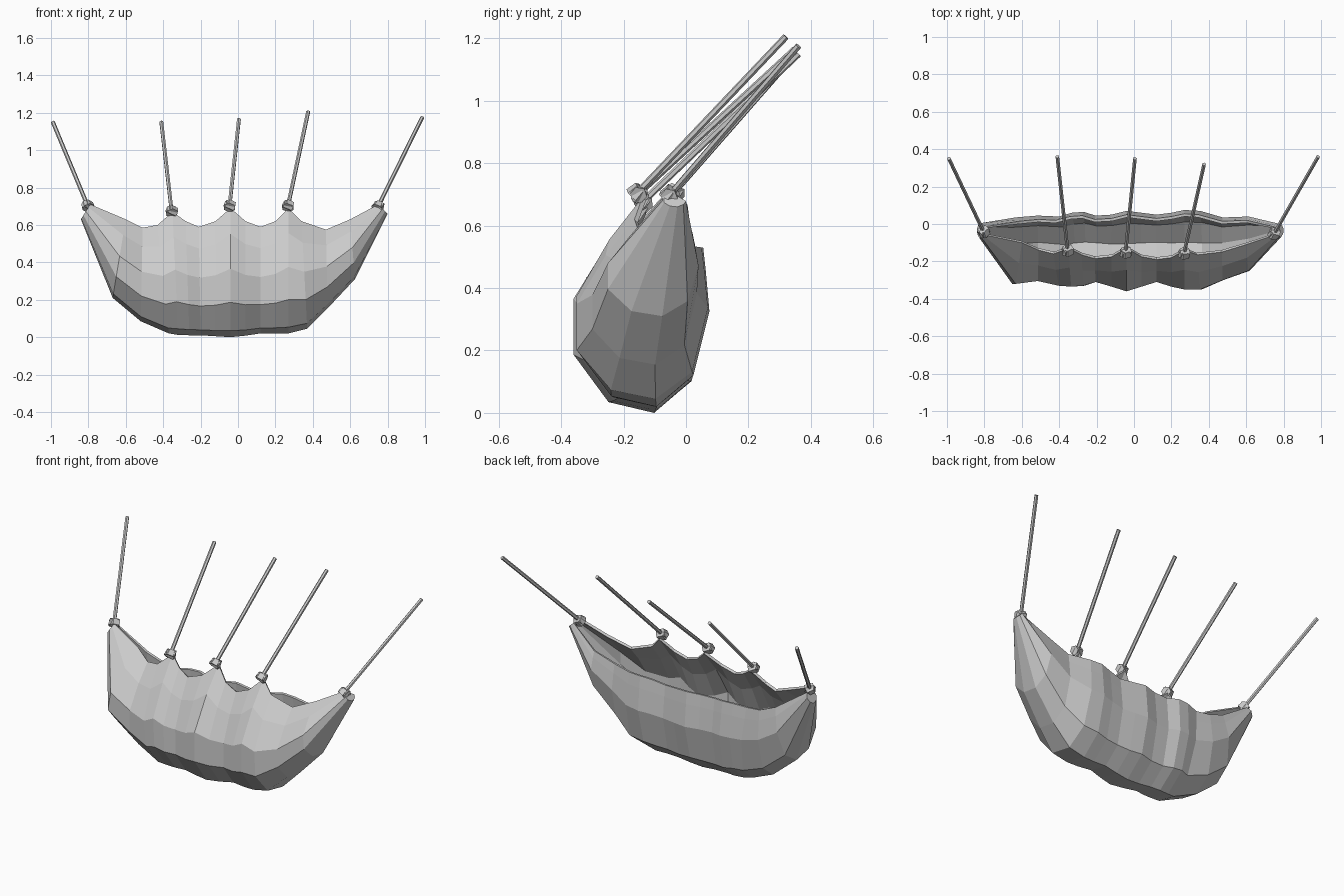
import bpy, bmesh
from mathutils import Vector

if "Cube" in bpy.data.objects:
    bpy.data.objects.remove(bpy.data.objects["Cube"])

def finish(bm, name):
    bmesh.ops.recalc_face_normals(bm, faces=bm.faces)
    me = bpy.data.meshes.new(name)
    bm.to_mesh(me)
    bm.free()
    ob = bpy.data.objects.new(name, me)
    bpy.context.collection.objects.link(ob)
    return ob

# Pouch stations: rim x, bottom x, rim y, rim z, belly y, bottom z, back y, back rim z
stations = [
    (-.79, -.84, -.06, .71, -.075, .63, .005, .69),
    (-.60, -.67, -.10, .63, -.32, .21, .035, .56),
    (-.51, -.52, -.14, .585, -.305, .085, .045, .52),
    (-.43, -.37, -.16, .60, -.33, .02, .04, .51),
    (-.35, -.32, -.13, .67, -.335, .012, .06, .52),
    (-.28, -.26, -.165, .62, -.33, .01, .065, .52),
    (-.21, -.20, -.185, .59, -.31, .01, .045, .51),
    (-.12, -.12, -.175, .62, -.335, .005, .05, .51),
    (-.04, -.04, -.13, .69, -.36, .0, .07, .515),
    (.04, .04, -.175, .62, -.335, .008, .06, .51),
    (.12, .12, -.19, .59, -.31, .02, .05, .505),
    (.20, .20, -.18, .62, -.335, .02, .06, .52),
    (.27, .27, -.14, .69, -.35, .02, .075, .53),
    (.34, .37, -.165, .62, -.35, .045, .07, .53),
    (.47, .48, -.15, .575, -.30, .155, .035, .535),
    (.60, .625, -.11, .63, -.25, .31, .04, .58),
    (.75, .80, -.06, .71, -.07, .66, .0, .69),
]

def section(xr, xb, yr, zr, yb, zb, yk, zk):
    front = [(yr, 1), (yr + (yb - yr) * .5, .8), (yb, .53), (yb, .27)]
    low = [(yb + (yk - yb) * t, f) for t, f in ((.26, .05), (.6, 0), (.88, .15))]
    pts = [(y, zb + f * (zr - zb)) for y, f in front + low]
    pts += [(yk, zb + .6 * (zk - zb)), (yk - .012, zb + .86 * (zk - zb)), (yk - .02, zk)]
    return [Vector((xb + (xr - xb) * min(1, (z - zb) / (zr - zb)), y, z)) for y, z in pts]

bm = bmesh.new()
rows = [[bm.verts.new(p) for p in section(*s)] for s in stations]
for a, b in zip(rows, rows[1:]):
    for i in range(len(a) - 1):
        bm.faces.new((a[i], a[i + 1], b[i + 1], b[i]))
for end in (rows[0], rows[-1]):
    bm.faces.new(end)
pouch = finish(bm, "cloth_pouch")
mod = pouch.modifiers.new("thickness", 'SOLIDIFY')
mod.thickness = .015
mod.offset = -1

# Ropes and knots: knot position, rope tip
ties = [
    ((-.805, -.04, .705), (-.99, .35, 1.15)),
    ((-.355, -.14, .675), (-.41, .36, 1.15)),
    ((-.045, -.15, .705), (.005, .35, 1.165)),
    ((.268, -.155, .705), (.375, .32, 1.205)),
    ((.75, -.05, .70), (.985, .36, 1.175)),
]

for n, (k, t) in enumerate(ties, 1):
    k, t = Vector(k), Vector(t)
    d = t - k
    rot = d.to_track_quat('Z', 'Y').to_matrix().to_4x4()

    # Straight six-sided rope
    bm = bmesh.new()
    bmesh.ops.create_cone(bm, cap_ends=True, segments=6, radius1=.011, radius2=.011, depth=d.length)
    rot.translation = (k + t) / 2
    bm.transform(rot)
    finish(bm, f"rope_{n}")

    # Knot of two crossed chunky wraps
    bm = bmesh.new()
    for axis, r, h in (('Z', .034, .036), ('X', .028, .05)):
        made = bmesh.ops.create_cone(bm, cap_ends=True, segments=6, radius1=r, radius2=r * .8, depth=h)
        if axis == 'X':
            turn = Vector((1, .5, 0)).to_track_quat('Z', 'Y').to_matrix()
            bmesh.ops.rotate(bm, verts=made['verts'], matrix=turn)
    rot.translation = k
    bm.transform(rot)
    finish(bm, f"knot_{n}")
